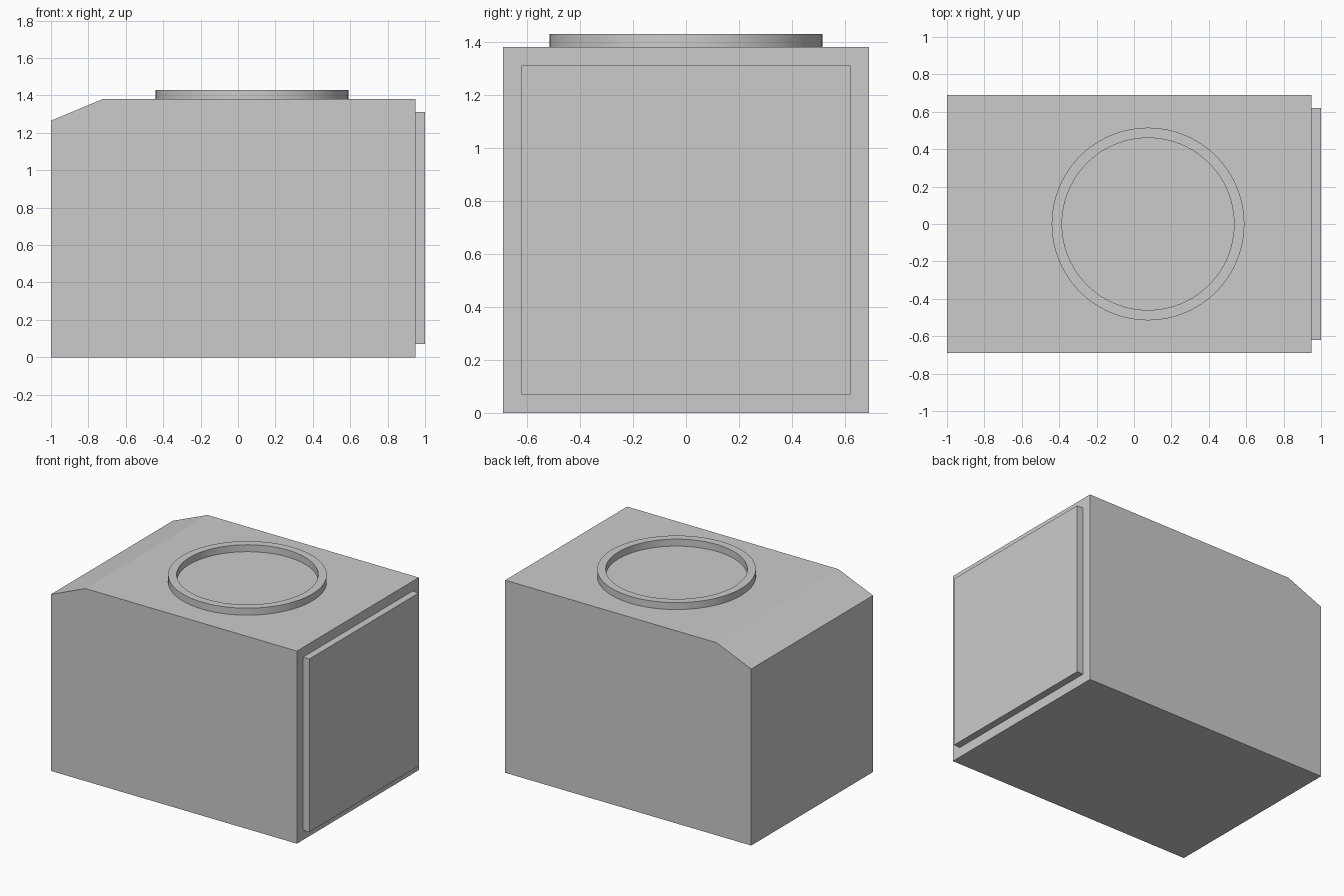
import bpy
import bmesh
from math import radians, tau
from mathutils import Vector

cube = bpy.data.objects.get("Cube")
if cube:
    bpy.data.objects.remove(cube, do_unlink=True)

grey = bpy.data.materials.new("light grey")
grey.use_nodes = True
grey.diffuse_color = (0.6, 0.6, 0.6, 1)
grey.node_tree.nodes["Principled BSDF"].inputs["Base Color"].default_value = grey.diffuse_color


def finish(bm, name):
    bmesh.ops.recalc_face_normals(bm, faces=bm.faces)
    mesh = bpy.data.meshes.new(name)
    bm.to_mesh(mesh)
    bm.free()
    mesh.materials.append(grey)
    obj = bpy.data.objects.new(name, mesh)
    bpy.context.collection.objects.link(obj)
    return obj


def extrude_profile(name, points, move):
    """Fill a flat outline and push it along one direction."""
    bm = bmesh.new()
    face = bm.faces.new([bm.verts.new(p) for p in points])
    result = bmesh.ops.extrude_face_region(bm, geom=[face], use_keep_orig=True)
    verts = [v for v in result["geom"] if isinstance(v, bmesh.types.BMVert)]
    bmesh.ops.translate(bm, verts=verts, vec=move)
    return finish(bm, name)


# Main housing: side outline with one sloped top edge
LEFT, RIGHT, DEPTH, TOP = -1, 0.95, 0.69, 1.38
outline = [(LEFT, 0), (RIGHT, 0), (RIGHT, TOP), (-0.725, TOP), (LEFT, 1.265)]
extrude_profile("housing", [(x, -DEPTH, z) for x, z in outline],
                Vector((0, 2 * DEPTH, 0)))

# Raised side panel
W, LOW, HIGH = 0.62, 0.07, 1.31
extrude_profile("side_panel",
                [(RIGHT, -W, LOW), (RIGHT, W, LOW), (RIGHT, W, HIGH), (RIGHT, -W, HIGH)],
                Vector((0.05, 0, 0)))

# Top ring: rectangular section spun about a vertical axis
CENTRE = Vector((0.075, 0, 0))
section = [(0.46, TOP), (0.515, TOP), (0.515, 1.43), (0.46, 1.43)]
bm = bmesh.new()
verts = [bm.verts.new(CENTRE + Vector((r, 0, z))) for r, z in section]
edges = [bm.edges.new((verts[i], verts[i - 1])) for i in range(4)]
bmesh.ops.spin(bm, geom=verts + edges, cent=CENTRE, axis=(0, 0, 1),
               angle=tau, steps=96, use_merge=True)
bmesh.ops.remove_doubles(bm, verts=bm.verts, dist=0.0001)
ring = finish(bm, "top_ring")
bpy.ops.object.select_all(action="DESELECT")
ring.select_set(True)
bpy.context.view_layer.objects.active = ring
bpy.ops.object.shade_smooth_by_angle(angle=radians(30))
